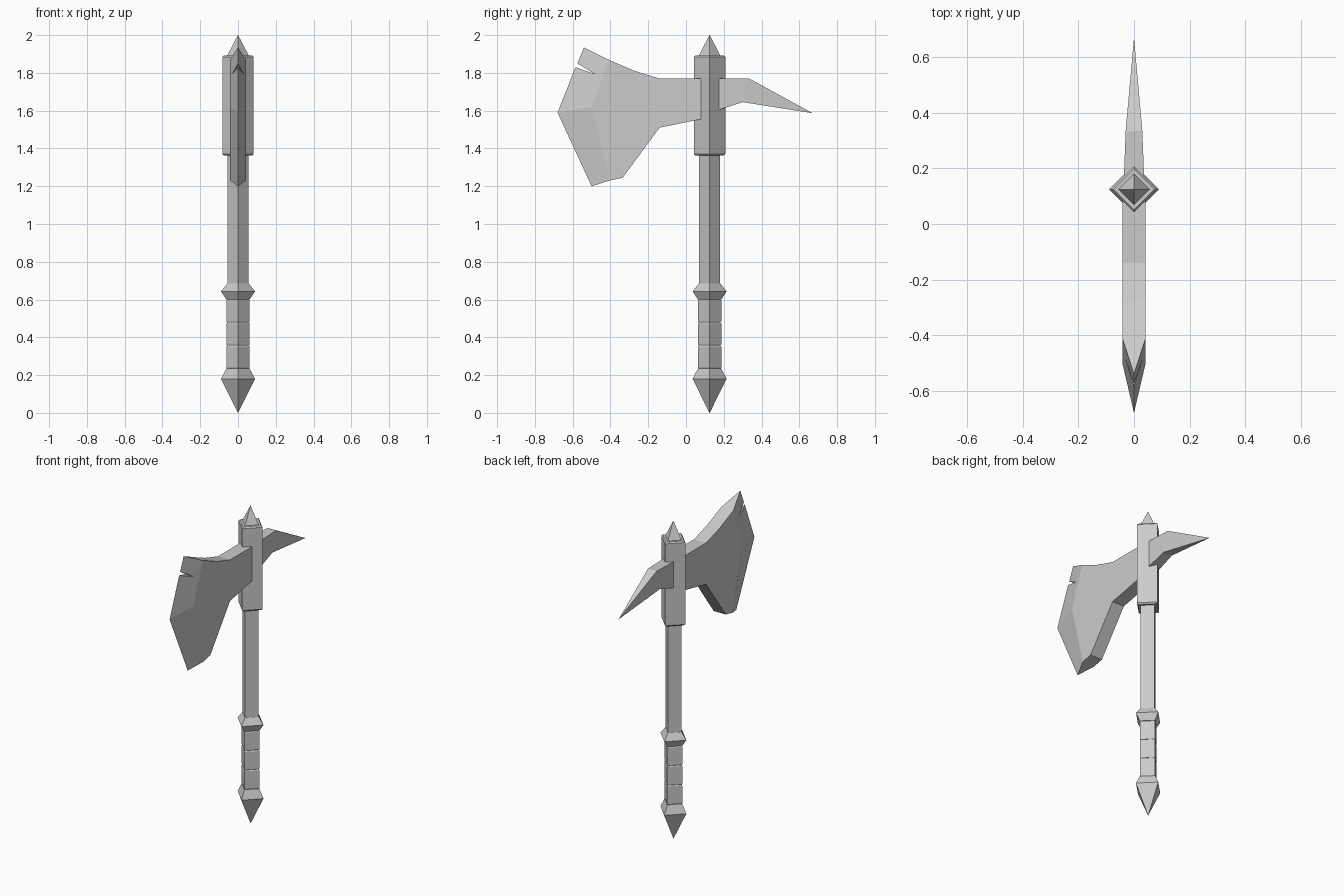
import bpy
import bmesh
from math import cos, sin, pi

cube = bpy.data.objects.get("Cube")
if cube:
    bpy.data.objects.remove(cube, do_unlink=True)

SHAFT_Y = 0.125

metal = bpy.data.materials.new("plain_grey")
metal.use_nodes = True
GREY = (0.6, 0.6, 0.6, 1)
metal.diffuse_color = GREY
metal.node_tree.nodes["Principled BSDF"].inputs["Base Color"].default_value = GREY


def finish(name, bm):
    bmesh.ops.remove_doubles(bm, verts=bm.verts, dist=0.0001)
    bmesh.ops.recalc_face_normals(bm, faces=bm.faces)
    mesh = bpy.data.meshes.new(name)
    bm.to_mesh(mesh)
    bm.free()
    mesh.materials.append(metal)
    obj = bpy.data.objects.new(name, mesh)
    bpy.context.collection.objects.link(obj)
    return obj


def diamond_post(name, profile):
    """Four-sided post with corners on the axes, from (radius, height) pairs."""
    bm = bmesh.new()
    rings = [[bm.verts.new((r * cos(k * pi / 2), SHAFT_Y + r * sin(k * pi / 2), z))
              for k in range(4)] for r, z in profile]
    for low, high in zip(rings, rings[1:]):
        for k in range(4):
            n = (k + 1) % 4
            bm.faces.new((low[k], low[n], high[n], high[k]))
    bm.faces.new(rings[0])
    bm.faces.new(rings[-1])
    bmesh.ops.dissolve_degenerate(bm, dist=0.0002, edges=bm.edges)
    return finish(name, bm)


def two_sided(name, points, sides, rims):
    """Plate mirrored across x = 0; points hold (half thickness, y, z)."""
    bm = bmesh.new()
    halves = []
    for s in (1, -1):
        half = {k: bm.verts.new((s * x, y, z)) for k, (x, y, z) in points.items()}
        for face in sides:
            bm.faces.new([half[k] for k in face])
        halves.append(half)
    left, right = halves
    # Rim walls join the halves; sharp corners collapse to one vertex
    for a, b in zip(rims, rims[1:] + rims[:1]):
        if points[a][0] or points[b][0]:
            corners = [left[a], left[b]]
            corners += [right[k] for k in (b, a) if points[k][0]]
            bm.faces.new(corners)
    return finish(name, bm)


# Handle
diamond_post("pommel", [(0.0005, 0), (0.09, 0.18), (0.062, 0.235)])
for i in range(3):
    z = 0.235 + i * 0.122
    diamond_post(f"grip_band_{i + 1}",
                 [(0.058, z), (0.062, z + 0.005), (0.062, z + 0.115), (0.058, z + 0.12)])
diamond_post("guard_ring", [(0.062, 0.6), (0.09, 0.643), (0.057, 0.685)])
diamond_post("shaft", [(0.056, 0.22), (0.056, 1.38)])

# Head
diamond_post("head_block", [(0.074, 1.362), (0.083, 1.37), (0.083, 1.885), (0.074, 1.893)])
diamond_post("top_spike", [(0.058, 1.89), (0.0005, 2)])

# Axe blade: flat cheeks, then a bevel down to the sharp edge
T = 0.042
blade = {
    "root_top": (T, 0.08, 1.77), "neck_top": (T, -0.14, 1.77),
    "rise": (T, -0.27, 1.81), "bevel_top": (T, -0.41, 1.87),
    "horn": (0, -0.54, 1.935), "notch_upper": (0, -0.575, 1.85),
    "notch": (0.03, -0.485, 1.795), "notch_lower": (0, -0.585, 1.83),
    "point": (0, -0.68, 1.59), "beard": (0, -0.5, 1.2),
    "bevel_low": (T, -0.405, 1.23), "heel": (T, -0.335, 1.245),
    "neck_low": (T, -0.14, 1.51), "root_low": (T, 0.08, 1.555),
    "bevel_mid": (T, -0.5, 1.62),
}
two_sided("axe_blade", blade, [
    ("root_top", "neck_top", "neck_low", "root_low"),
    ("neck_top", "rise", "bevel_top", "bevel_mid", "bevel_low", "heel", "neck_low"),
    ("bevel_top", "horn", "notch_upper", "notch"),
    ("bevel_top", "notch", "bevel_mid"),
    ("notch", "notch_lower", "point", "bevel_mid"),
    ("bevel_mid", "point", "beard", "bevel_low"),
], [k for k in blade if k != "bevel_mid"])

# Rear pick
pick = {
    "root_top": (0.036, 0.175, 1.77), "bend_top": (0.03, 0.335, 1.77),
    "tip": (0, 0.67, 1.587),
    "bend_low": (0.03, 0.3, 1.645), "root_low": (0.036, 0.175, 1.605),
}
two_sided("rear_pick", pick, [
    ("root_top", "bend_top", "bend_low", "root_low"),
    ("bend_top", "tip", "bend_low"),
], list(pick))
